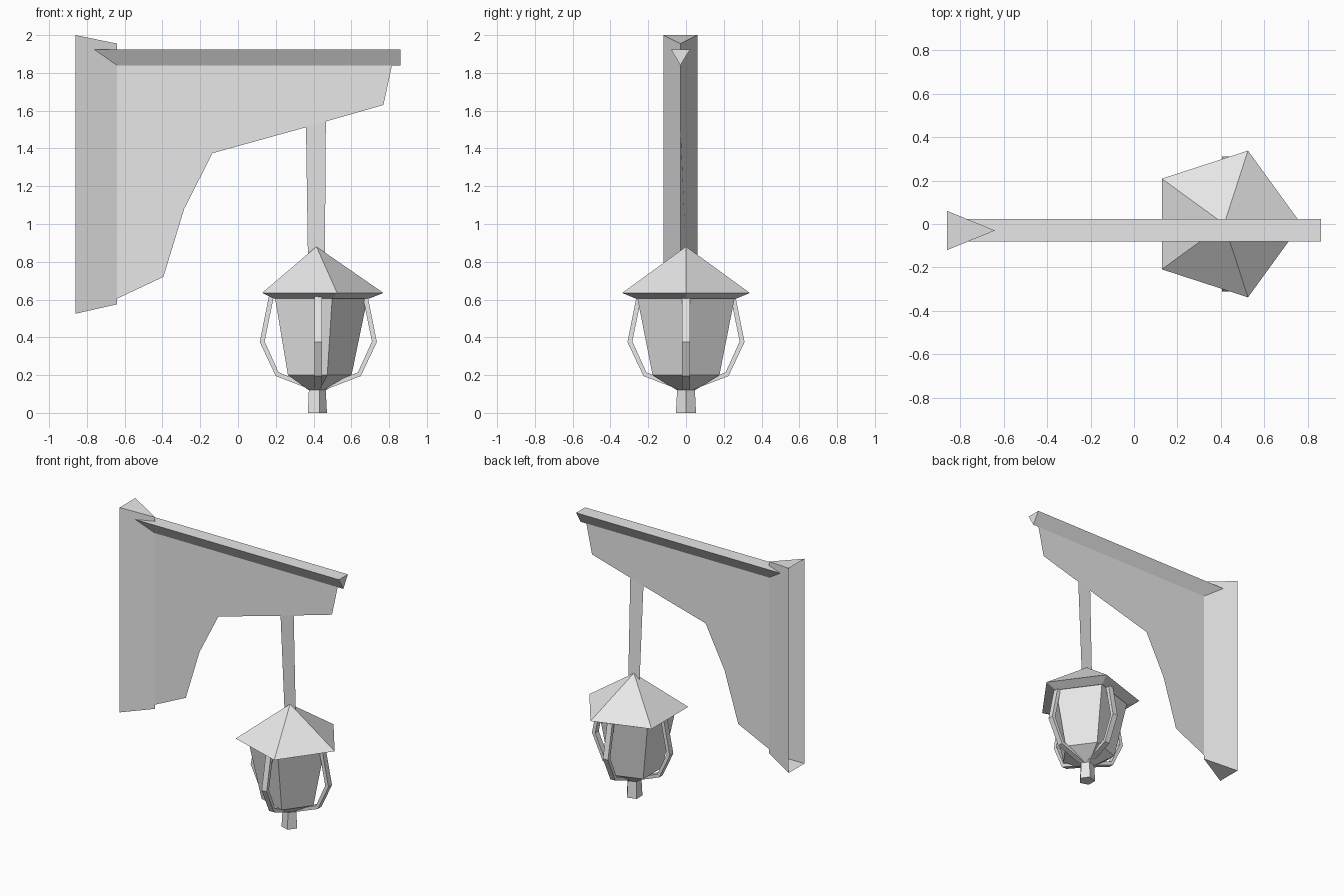
import bpy, bmesh, math
from mathutils import Vector

cube = bpy.data.objects.get("Cube")
if cube:
    bpy.data.objects.remove(cube, do_unlink=True)

grey = bpy.data.materials.new("light_grey")
grey.use_nodes = True
grey.diffuse_color = (0.8, 0.8, 0.8, 1)
grey.node_tree.nodes["Principled BSDF"].inputs["Base Color"].default_value = (0.8, 0.8, 0.8, 1)

WALL_Y = -0.03            # plane of the bracket
LAMP_X = 0.415            # lantern axis
CAGE_X = 0.425            # axis of the cage ribs


def finish(name, bm):
    bmesh.ops.recalc_face_normals(bm, faces=bm.faces)
    mesh = bpy.data.meshes.new(name)
    bm.to_mesh(mesh)
    bm.free()
    mesh.materials.append(grey)
    obj = bpy.data.objects.new(name, mesh)
    bpy.context.collection.objects.link(obj)
    return obj


def loft(name, rings, cap_start=True, cap_end=True, open_sides=()):
    """Bridge equal-length rings of points, with optional caps and open sides."""
    bm = bmesh.new()
    loops = [[bm.verts.new(p) for p in ring] for ring in rings]
    n = len(loops[0])
    for a, b in zip(loops, loops[1:]):
        for i in range(n):
            if i not in open_sides:
                j = (i + 1) % n
                bm.faces.new((a[i], a[j], b[j], b[i]))
    if cap_start:
        bm.faces.new(loops[0])
    if cap_end:
        bm.faces.new(loops[-1])
    return finish(name, bm)


def pentagon(radius, z):
    return [(LAMP_X + radius * math.cos(i * math.tau / 5),
             radius * math.sin(i * math.tau / 5), z) for i in range(5)]


def sheet(name, points):
    bm = bmesh.new()
    bm.faces.new([bm.verts.new(p) for p in points])
    return finish(name, bm)


# Wall post: wedge pointing forward, open against the wall
def wedge(z_back, z_tip):
    return [(-0.86, -0.12, z_back), (-0.64, WALL_Y, z_tip), (-0.86, 0.06, z_back)]

loft("wall_post", [wedge(0.525, 0.575), wedge(2.0, 1.955)], open_sides=(2,))


# Top rail: inverted triangular bar with a slanted inner end
def rail_end(x_top, x_low):
    return [(x_top, WALL_Y - 0.05, 1.925), (x_low, WALL_Y, 1.84),
            (x_top, WALL_Y + 0.052, 1.925)]

loft("top_rail", [rail_end(-0.77, -0.64), rail_end(0.86, 0.86)])

# Thin bracket panel
outline = [(-0.64, 0.605), (-0.395, 0.72), (-0.285, 1.08), (-0.135, 1.375),
           (0.36, 1.512), (0.465, 1.543), (0.77, 1.63), (0.815, 1.84), (-0.64, 1.84)]
sheet("bracket_panel", [(x, WALL_Y, z) for x, z in outline])

# Thin hanger strap down to the lantern
sheet("hanger", [(0.36, WALL_Y, 1.512), (0.465, WALL_Y, 1.543),
                 (0.46, 0, 0.83), (0.37, 0, 0.83)])

# Lantern roof with a bevelled underside
loft("lantern_roof", [pentagon(0.001, 0.88), pentagon(0.355, 0.635),
                      pentagon(0.28, 0.605)])

# Lantern glass body and tapered base
loft("lantern_body", [pentagon(0.27, 0.605), pentagon(0.186, 0.2)], cap_start=False)
loft("lantern_base", [pentagon(0.186, 0.2), pentagon(0.05, 0.12)], cap_start=False)

# Bottom finial
loft("finial", [pentagon(0.049, 0.13), pentagon(0.056, 0.0)])

# Four bent cage ribs: (outer radius, outer z, inner radius, inner z)
rib = [(0.262, 0.615, 0.236, 0.615), (0.31, 0.375, 0.284, 0.378),
       (0.225, 0.195, 0.21, 0.215), (0.03, 0.12, 0.03, 0.142)]
for k, side in enumerate(("left", "back", "right", "front")):
    out = Vector((math.cos(k * math.pi / 2), math.sin(k * math.pi / 2), 0))
    across = Vector((-out.y, out.x, 0)) * 0.02
    rings = []
    for ro, zo, ri, zi in rib:
        a = Vector((CAGE_X, 0, zo)) + out * ro
        b = Vector((CAGE_X, 0, zi)) + out * ri
        rings.append([a - across, a + across, b + across, b - across])
    loft("cage_rib_" + side, rings)
